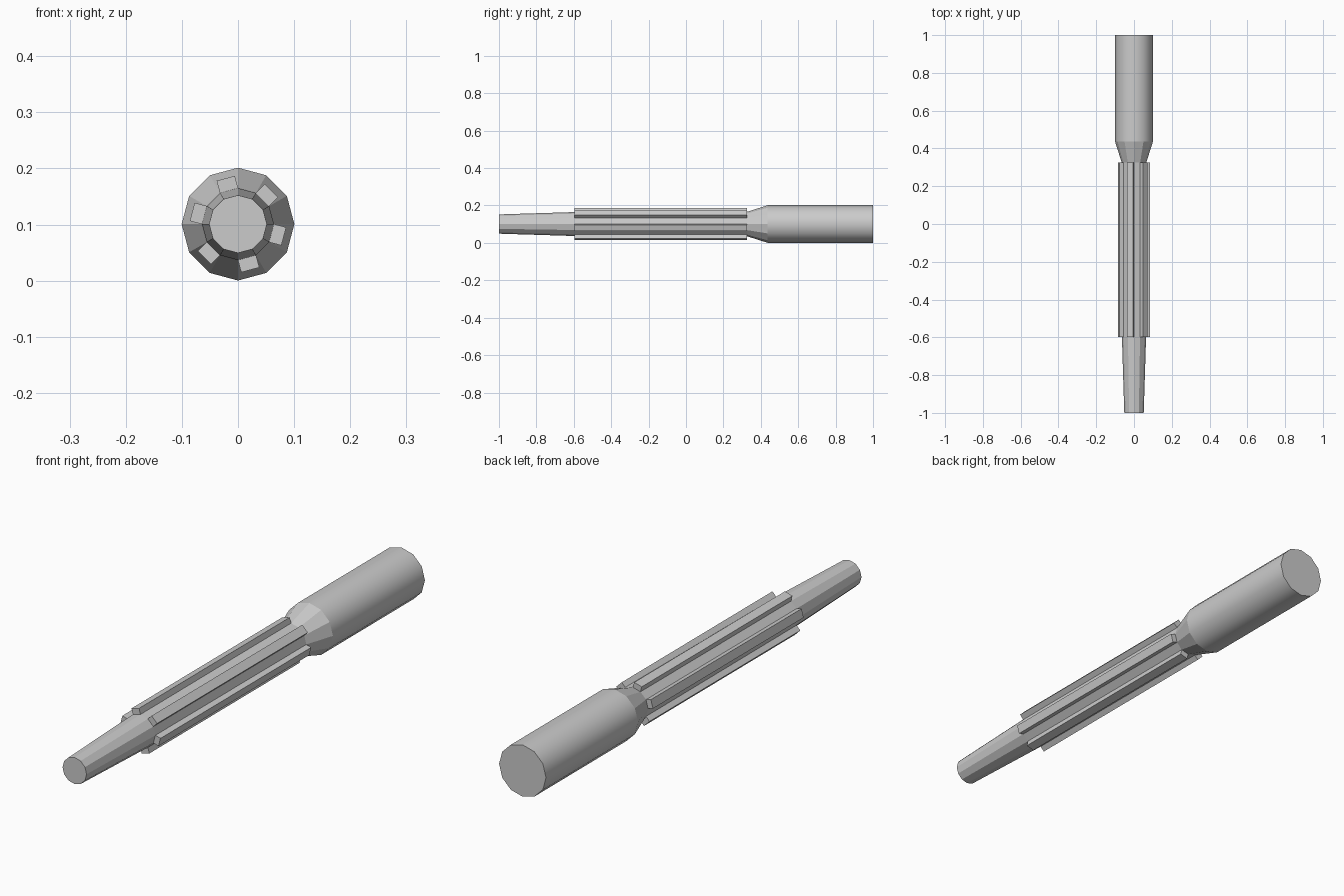
import bpy, bmesh
from math import sin, cos, pi, radians
from mathutils import Matrix, Vector

if "Cube" in bpy.data.objects:
    bpy.data.objects.remove(bpy.data.objects["Cube"])

SIDES = 12
AXIS_Z = 0.1008


def finish(name, bm):
    bmesh.ops.recalc_face_normals(bm, faces=bm.faces)
    mesh = bpy.data.meshes.new(name)
    bm.to_mesh(mesh)
    bm.free()
    obj = bpy.data.objects.new(name, mesh)
    bpy.context.collection.objects.link(obj)
    return obj


# Shaft: (y, radius) profile turned around the y axis; only the handle is smooth
profile = [(-1.0, 0.0515), (-0.597, 0.064), (0.325, 0.065),
           (0.437, 0.1005), (1.0, 0.1005)]
bm = bmesh.new()
rings = []
for y, r in profile:
    rings.append([bm.verts.new((r * cos(2 * pi * i / SIDES), y,
                                AXIS_Z + r * sin(2 * pi * i / SIDES)))
                  for i in range(SIDES)])
for k in range(len(rings) - 1):
    a, b = rings[k], rings[k + 1]
    for i in range(SIDES):
        j = (i + 1) % SIDES
        face = bm.faces.new((a[i], a[j], b[j], b[i]))
        face.smooth = (k == len(rings) - 2)
bm.faces.new(rings[0])
bm.faces.new(rings[-1])
for ring in rings:
    for i in range(SIDES):
        edge = bm.edges.get((ring[i], ring[(i + 1) % SIDES]))
        edge.smooth = False
finish("shaft_and_handle", bm)

# Ribs: six square bars set around the shaft
inner, outer, width = 0.057, 0.0845, 0.0335
y0, y1 = -0.597, 0.325
for n in range(6):
    bm = bmesh.new()
    bmesh.ops.create_cube(bm, size=1)
    bm.transform(Matrix.Translation((0, 0, AXIS_Z))
                 @ Matrix.Rotation(-radians(45 + 60 * n), 4, 'Y')
                 @ Matrix.Translation(((inner + outer) / 2, (y0 + y1) / 2, 0))
                 @ Matrix.Diagonal(Vector((outer - inner, y1 - y0, width, 1))))
    finish(f"rib_{n + 1}", bm)
